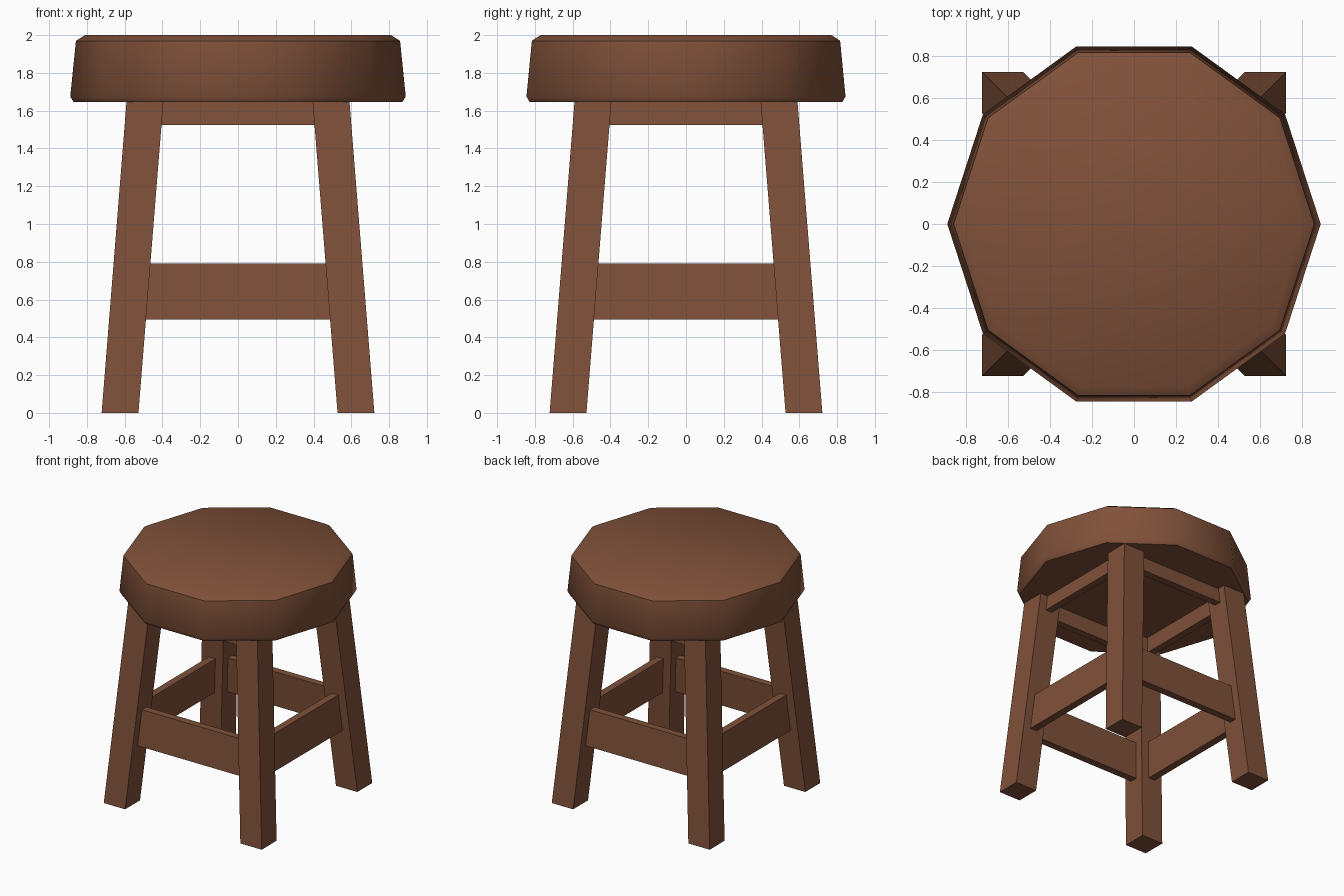
import bpy, bmesh, math
from mathutils import Matrix, Vector

if "Cube" in bpy.data.objects:
    bpy.data.objects.remove(bpy.data.objects["Cube"])

wood = bpy.data.materials.new("brown wood")
wood.diffuse_color = (0.215, 0.082, 0.042, 1)
wood.use_nodes = True
wood.node_tree.nodes["Principled BSDF"].inputs["Base Color"].default_value = wood.diffuse_color

LEG = 0.195          # leg width
SPLAY = 0.08         # inward lean per unit of height
SEAT_Z = 1.645       # underside of the seat


def outer(z):
    """Distance of the outer leg face from the centre at height z."""
    return 0.722 - SPLAY * z


def make(name, rings):
    """Solid skinned through a stack of equal-sized rings of points."""
    bm = bmesh.new()
    loops = [[bm.verts.new(p) for p in ring] for ring in rings]
    n = len(loops[0])
    for a, b in zip(loops, loops[1:]):
        for i in range(n):
            j = (i + 1) % n
            bm.faces.new((a[i], a[j], b[j], b[i]))
    bm.faces.new(loops[0][::-1])
    bm.faces.new(loops[-1])
    bmesh.ops.recalc_face_normals(bm, faces=bm.faces)
    mesh = bpy.data.meshes.new(name)
    bm.to_mesh(mesh)
    bm.free()
    mesh.materials.append(wood)
    obj = bpy.data.objects.new(name, mesh)
    bpy.context.collection.objects.link(obj)
    return obj


def rect(x0, x1, y0, y1, z):
    return [(x0, y0, z), (x1, y0, z), (x1, y1, z), (x0, y1, z)]


def turned(ring, k):
    rot = Matrix.Rotation(k * math.pi / 2, 3, 'Z')
    return [rot @ Vector(p) for p in ring]


# ten-sided seat: tapered side with bevelled rims
profile = [(0.87, SEAT_Z), (0.888, 1.675), (0.858, 1.97), (0.81, 2.0)]
seat = make("seat", [[(r * math.cos(i * math.pi / 5), r * math.sin(i * math.pi / 5), z)
                      for i in range(10)] for r, z in profile])
bpy.context.view_layer.objects.active = seat
seat.select_set(True)
bpy.ops.object.shade_smooth_by_angle(angle=math.radians(38))


def leg_ring(z):
    o = outer(z)
    return rect(o - LEG, o, -o, LEG - o, z)


def rail_ring(z, thick=0.06):
    half = outer(z) - LEG
    mid = -(outer(z) - LEG / 2)
    return rect(-half, half, mid - thick / 2, mid + thick / 2, z)


# four splayed legs, lower stretchers and aprons under the seat
corners = ["front_right", "back_right", "back_left", "front_left"]
sides = ["front", "right", "back", "left"]
for k in range(4):
    make(corners[k] + "_leg", [turned(leg_ring(z), k) for z in (0, SEAT_Z)])
    make(sides[k] + "_stretcher", [turned(rail_ring(z), k) for z in (0.495, 0.79)])
    make(sides[k] + "_apron", [turned(rail_ring(z), k) for z in (1.525, SEAT_Z)])
